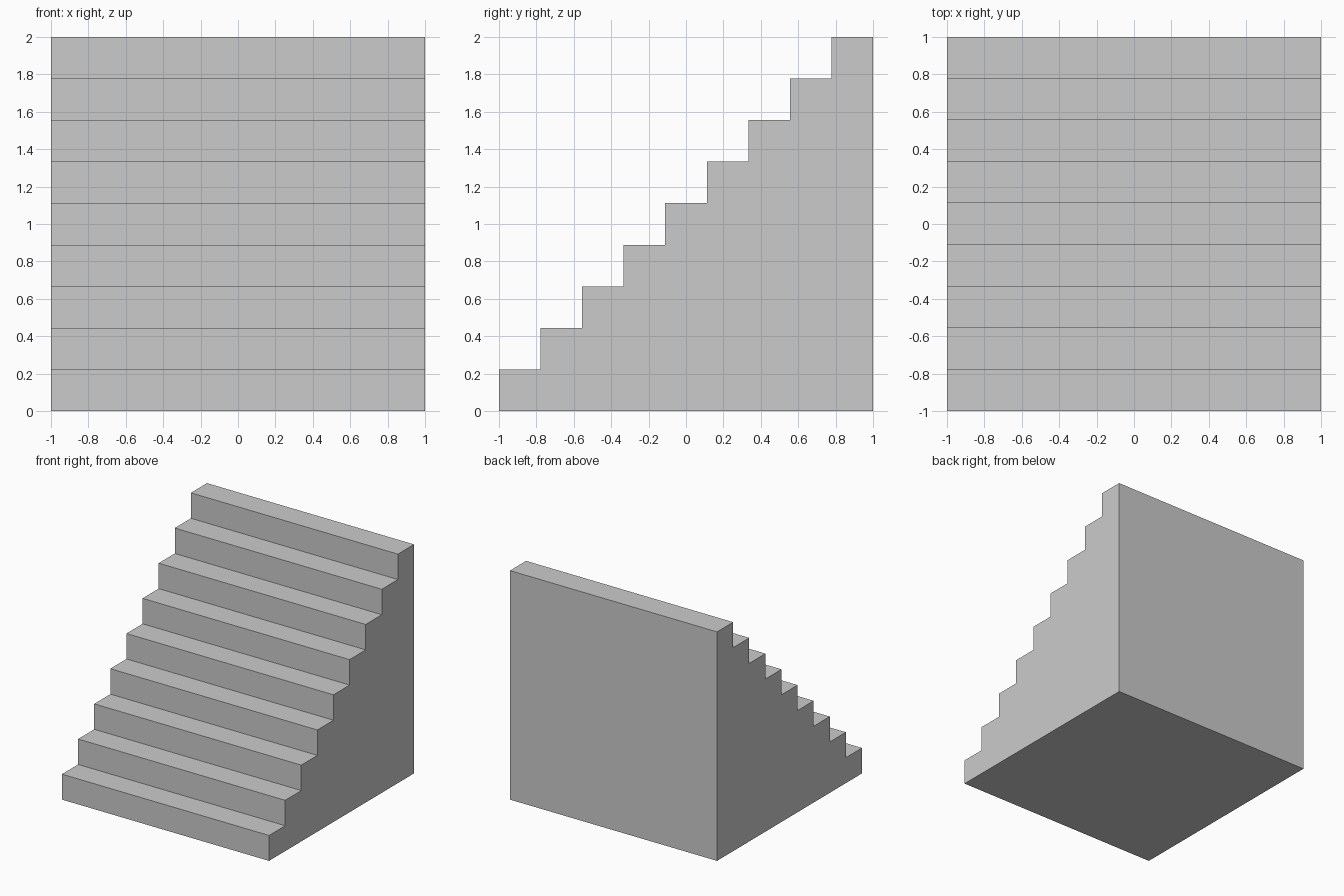
import bpy, bmesh

if "Cube" in bpy.data.objects:
    bpy.data.objects.remove(bpy.data.objects["Cube"])

STEPS, WIDTH, LENGTH, HEIGHT = 9, 2.0, 2.0, 2.0
run, rise = LENGTH / STEPS, HEIGHT / STEPS

# Side profile (y, z): sawtooth of risers and treads, closed by back and bottom
profile = [(-LENGTH / 2, 0.0)]
for i in range(STEPS):
    y, z = -LENGTH / 2 + i * run, (i + 1) * rise
    profile += [(y, z), (y + run, z)]
profile.append((LENGTH / 2, 0.0))

# Extrude the profile across the full width
bm = bmesh.new()
side = bm.faces.new([bm.verts.new((-WIDTH / 2, y, z)) for y, z in profile])
result = bmesh.ops.extrude_face_region(bm, geom=[side], use_keep_orig=True)
moved = [v for v in result["geom"] if isinstance(v, bmesh.types.BMVert)]
bmesh.ops.translate(bm, verts=moved, vec=(WIDTH, 0, 0))
bmesh.ops.recalc_face_normals(bm, faces=bm.faces)

# Solid staircase block
mesh = bpy.data.meshes.new("staircase")
bm.to_mesh(mesh)
bm.free()
bpy.context.collection.objects.link(bpy.data.objects.new("staircase", mesh))
